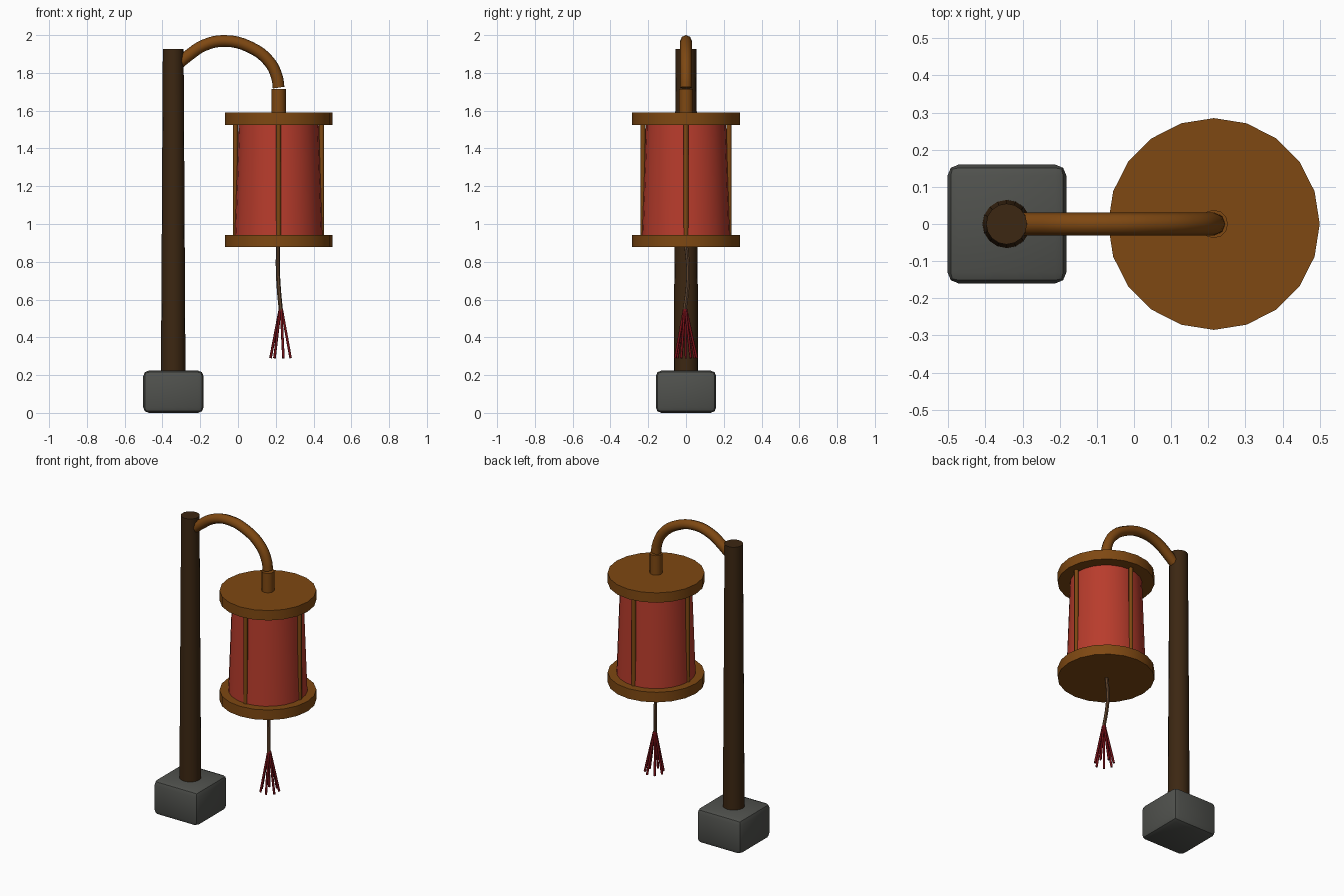
import bpy, math
from mathutils import Vector

if "Cube" in bpy.data.objects:
    bpy.data.objects.remove(bpy.data.objects["Cube"])

CX = 0.215  # lantern axis


def material(name, rgb):
    m = bpy.data.materials.new(name)
    m.diffuse_color = (*rgb, 1)
    m.use_nodes = True
    m.node_tree.nodes["Principled BSDF"].inputs["Base Color"].default_value = m.diffuse_color
    return m


STONE = material("grey stone", (0.08, 0.083, 0.075))
DARK = material("dark wood", (0.045, 0.02, 0.006))
WOOD = material("warm wood", (0.21, 0.065, 0.006))
PAPER = material("red paper", (0.48, 0.045, 0.025))
CORD = material("brown cord", (0.11, 0.055, 0.025))
TASSEL = material("dark red thread", (0.17, 0.005, 0.008))


def finish(ob, name, mat, angle=40):
    ob.name = name
    ob.data.materials.clear()
    ob.data.materials.append(mat)
    bpy.ops.object.select_all(action='DESELECT')
    ob.select_set(True)
    bpy.context.view_layer.objects.active = ob
    if angle:
        bpy.ops.object.shade_smooth_by_angle(angle=math.radians(angle))
    return ob


def rod(name, a, b, r1, r2, mat, sides=12, angle=40):
    """Tapered cylinder between two points."""
    a, b = Vector(a), Vector(b)
    d = b - a
    bpy.ops.mesh.primitive_cone_add(vertices=sides, radius1=r1, radius2=r2,
                                    depth=d.length, location=(a + b) / 2)
    ob = bpy.context.object
    if d.z > 0 and abs(d.x) + abs(d.y) < 1e-6:
        ob.rotation_euler = (0, 0, 0)
    else:
        ob.rotation_euler = d.to_track_quat('Z', 'Y').to_euler()
    return finish(ob, name, mat, angle)


def tube(name, pts, radius, mat, res=1):
    """Round tube along a smooth path, converted to a mesh."""
    cu = bpy.data.curves.new(name, 'CURVE')
    cu.dimensions = '3D'
    cu.bevel_depth = radius
    cu.bevel_resolution = res
    cu.use_fill_caps = True
    cu.resolution_u = 4
    sp = cu.splines.new('BEZIER')
    sp.bezier_points.add(len(pts) - 1)
    for bp, p in zip(sp.bezier_points, pts):
        bp.co = p
        bp.handle_left_type = bp.handle_right_type = 'AUTO'
    ob = bpy.data.objects.new(name, cu)
    bpy.context.collection.objects.link(ob)
    bpy.ops.object.select_all(action='DESELECT')
    ob.select_set(True)
    bpy.context.view_layer.objects.active = ob
    bpy.ops.object.convert(target='MESH')
    return finish(bpy.context.object, name, mat, 50)


# Stone base with bevelled edges
bpy.ops.mesh.primitive_cube_add(size=1, location=(-0.342, 0, 0.112))
base = bpy.context.object
base.scale = (0.32, 0.32, 0.224)
bpy.ops.object.transform_apply(location=False, rotation=False, scale=True)
bev = base.modifiers.new("bevel", 'BEVEL')
bev.width = 0.03
bev.segments = 2
bpy.ops.object.modifier_apply(modifier="bevel")
finish(base, "stone_base", STONE, 30)

# Post and curved arm
rod("post", (-0.343, 0, 0.2), (-0.343, 0, 1.927), 0.065, 0.055, DARK, 16)
tube("arm", [(-0.32, 0, 1.845), (-0.265, 0, 1.89), (-0.18, 0, 1.946), (-0.07, 0, 1.969),
             (0.06, 0, 1.938), (0.165, 0, 1.86), (0.207, 0, 1.775), (0.215, 0, 1.722)],
     0.031, WOOD, 2)

# Lantern: collar, two discs, paper body, ribs
rod("collar", (CX, 0, 1.57), (CX, 0, 1.715), 0.038, 0.038, WOOD, 12)
rod("top_disc", (CX, 0, 1.525), (CX, 0, 1.589), 0.285, 0.285, WOOD, 20, 30)
rod("bottom_disc", (CX, 0, 0.878), (CX, 0, 0.943), 0.285, 0.285, WOOD, 20, 30)
rod("paper_shade", (CX, 0, 0.93), (CX, 0, 1.535), 0.234, 0.212, PAPER, 24)
for i in range(4):
    x = CX + 0.228 * math.cos(i * math.pi / 2)
    y = 0.228 * math.sin(i * math.pi / 2)
    rod(f"rib_{i + 1}", (x, y, 0.93), (x, y, 1.535), 0.013, 0.013, WOOD, 8, 50)

# Hanging cord and tassel
tube("cord", [(0.212, 0, 0.89), (0.211, 0.012, 0.76), (0.216, 0.008, 0.66),
              (0.227, -0.008, 0.54)], 0.011, CORD)
for i in range(7):
    a = math.pi + i * 2 * math.pi / 7
    c, s = math.cos(a), math.sin(a)
    rod(f"tassel_strand_{i + 1}", (0.227 + 0.005 * c, -0.005 + 0.005 * s, 0.55),
        (0.228 + 0.056 * c, 0.058 * s, 0.29), 0.007, 0.007, TASSEL, 6, 70)
